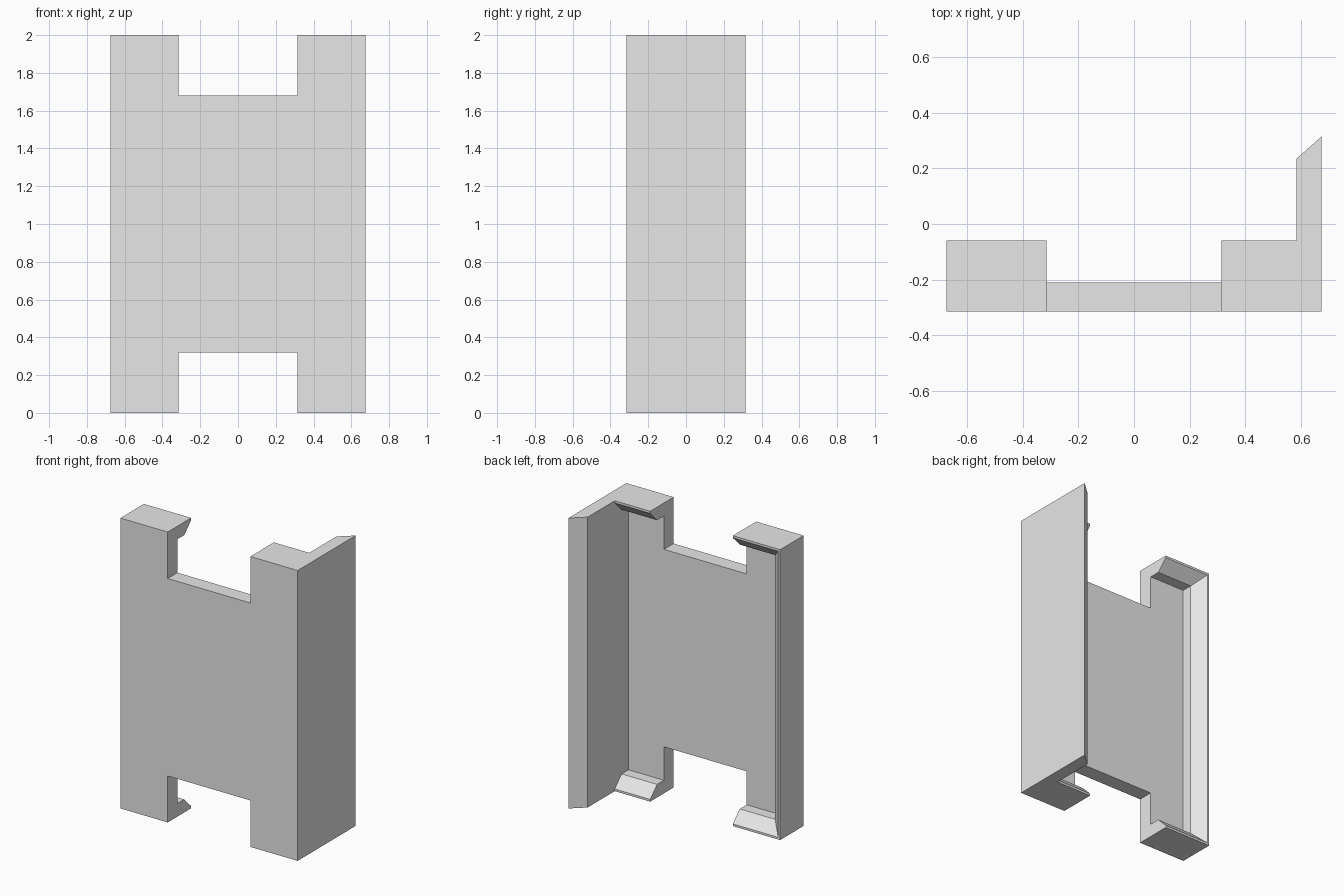
import bpy
import bmesh

cube = bpy.data.objects.get("Cube")
if cube:
    bpy.data.objects.remove(cube, do_unlink=True)

# Main dimensions
HALF_W, HEIGHT = 0.675, 2.0
FRONT, BACK, RIM_BACK, PLATE_BACK = -0.315, 0.315, -0.06, -0.21
RIM, CHAMFER = 0.09, 0.075
NOTCH_W, NOTCH_H = 0.315, 0.32

grey = bpy.data.materials.new("light_grey")
grey.use_nodes = True
grey.diffuse_color = (0.8, 0.8, 0.8, 1)
grey.node_tree.nodes["Principled BSDF"].inputs["Base Color"].default_value = (0.8, 0.8, 0.8, 1)


def loft(name, rings):
    """Closed solid through matching rings of points."""
    bm = bmesh.new()
    loops = [[bm.verts.new(p) for p in ring] for ring in rings]
    for a, b in zip(loops, loops[1:]):
        for i in range(len(a)):
            j = (i + 1) % len(a)
            bm.faces.new((a[i], a[j], b[j], b[i]))
    bm.faces.new(loops[0])
    bm.faces.new(loops[-1])
    bmesh.ops.recalc_face_normals(bm, faces=bm.faces)
    mesh = bpy.data.meshes.new(name)
    bm.to_mesh(mesh)
    bm.free()
    obj = bpy.data.objects.new(name, mesh)
    obj.data.materials.append(grey)
    bpy.context.collection.objects.link(obj)
    return obj


def cavity_ring(y, rim):
    """Rectangle inside the rim; the tall wall side keeps its thickness."""
    left, right = -HALF_W + rim, HALF_W - RIM
    return [(left, y, rim), (right, y, rim), (right, y, HEIGHT - rim), (left, y, HEIGHT - rim)]


def notch_cutter(z0, z1):
    return loft("notch_cutter", [[(-NOTCH_W, y, z0), (NOTCH_W, y, z0), (NOTCH_W, y, z1), (-NOTCH_W, y, z1)]
                                 for y in (FRONT - 0.1, BACK)])


# Body with one tall side wall ending in a bevel
profile = [(-HALF_W, FRONT), (HALF_W, FRONT), (HALF_W, BACK), (HALF_W - RIM, 0.235),
           (HALF_W - RIM, RIM_BACK), (-HALF_W, RIM_BACK)]
holder = loft("holder_body", [[(x, y, z) for x, y in profile] for z in (0, HEIGHT)])

# Shallow tray with a chamfered rim, then the end notches
tray = loft("tray_cutter", [cavity_ring(PLATE_BACK, RIM),
                            cavity_ring(RIM_BACK - CHAMFER, RIM),
                            cavity_ring(RIM_BACK + 0.005, RIM - CHAMFER - 0.005)])
cutters = [tray, notch_cutter(-0.1, NOTCH_H), notch_cutter(HEIGHT - NOTCH_H, HEIGHT + 0.1)]

bpy.context.view_layer.objects.active = holder
for cutter in cutters:
    cutter.hide_render = True
    mod = holder.modifiers.new("cut", "BOOLEAN")
    mod.operation = "DIFFERENCE"
    mod.solver = "EXACT"
    mod.object = cutter
    bpy.ops.object.modifier_apply(modifier=mod.name)
    bpy.data.objects.remove(cutter, do_unlink=True)
